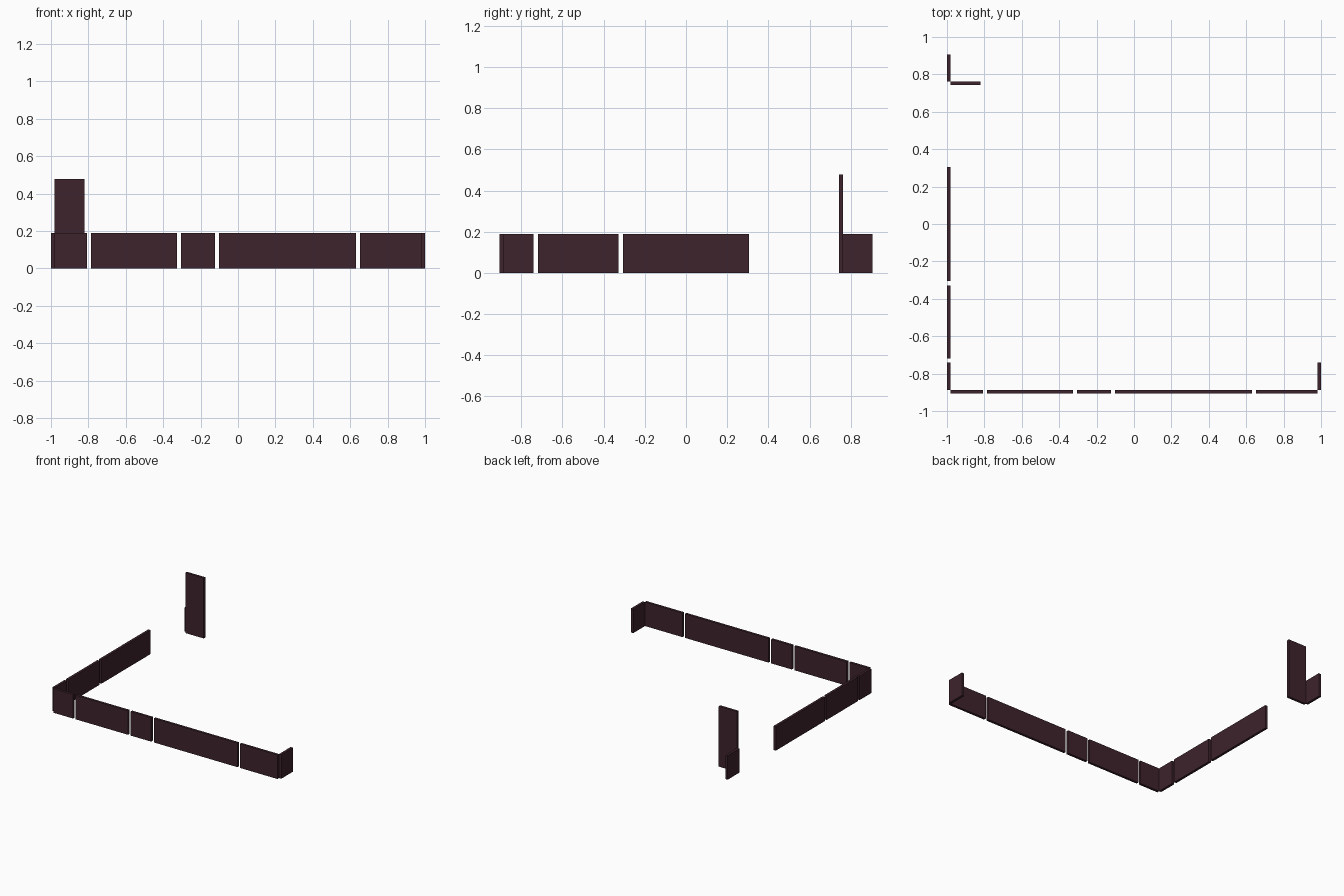
import bpy

if "Cube" in bpy.data.objects:
    bpy.data.objects.remove(bpy.data.objects["Cube"])

T = 0.02            # panel thickness
X, Y = 1.0, 0.907   # outer half extents
LOW, TALL = 0.19, 0.477

mat = bpy.data.materials.new("dark plum")
mat.diffuse_color = (0.047, 0.017, 0.026, 1)
mat.use_nodes = True
mat.node_tree.nodes["Principled BSDF"].inputs["Base Color"].default_value = mat.diffuse_color


def panel(name, x0, x1, y0, y1, height):
    """Upright flat panel standing on the ground."""
    bpy.ops.mesh.primitive_cube_add(size=1, location=((x0 + x1) / 2, (y0 + y1) / 2, height / 2))
    ob = bpy.context.object
    ob.name = name
    ob.scale = (x1 - x0, y1 - y0, height)
    bpy.ops.object.transform_apply(location=False, rotation=False, scale=True)
    ob.data.materials.append(mat)


# Front row of low panels, separated by narrow gaps
for a, b in [(-X + T, -0.807), (-0.785, -0.327), (-0.304, -0.124),
             (-0.101, 0.63), (0.652, X - T)]:
    panel("front_panel", a, b, -Y, -Y + T, LOW)

# Left row of low panels
for a, b in [(-Y + T, -0.741), (-0.718, -0.329), (-0.306, 0.306), (0.762, Y)]:
    panel("left_panel", -X, -X + T, a, b, LOW)

# Short return at the right front corner
panel("right_return_panel", X - T, X, -Y + T, -0.741, LOW)

# Tall panel standing across the back left corner
panel("tall_panel", -X + T, -0.82, 0.742, 0.762, TALL)
